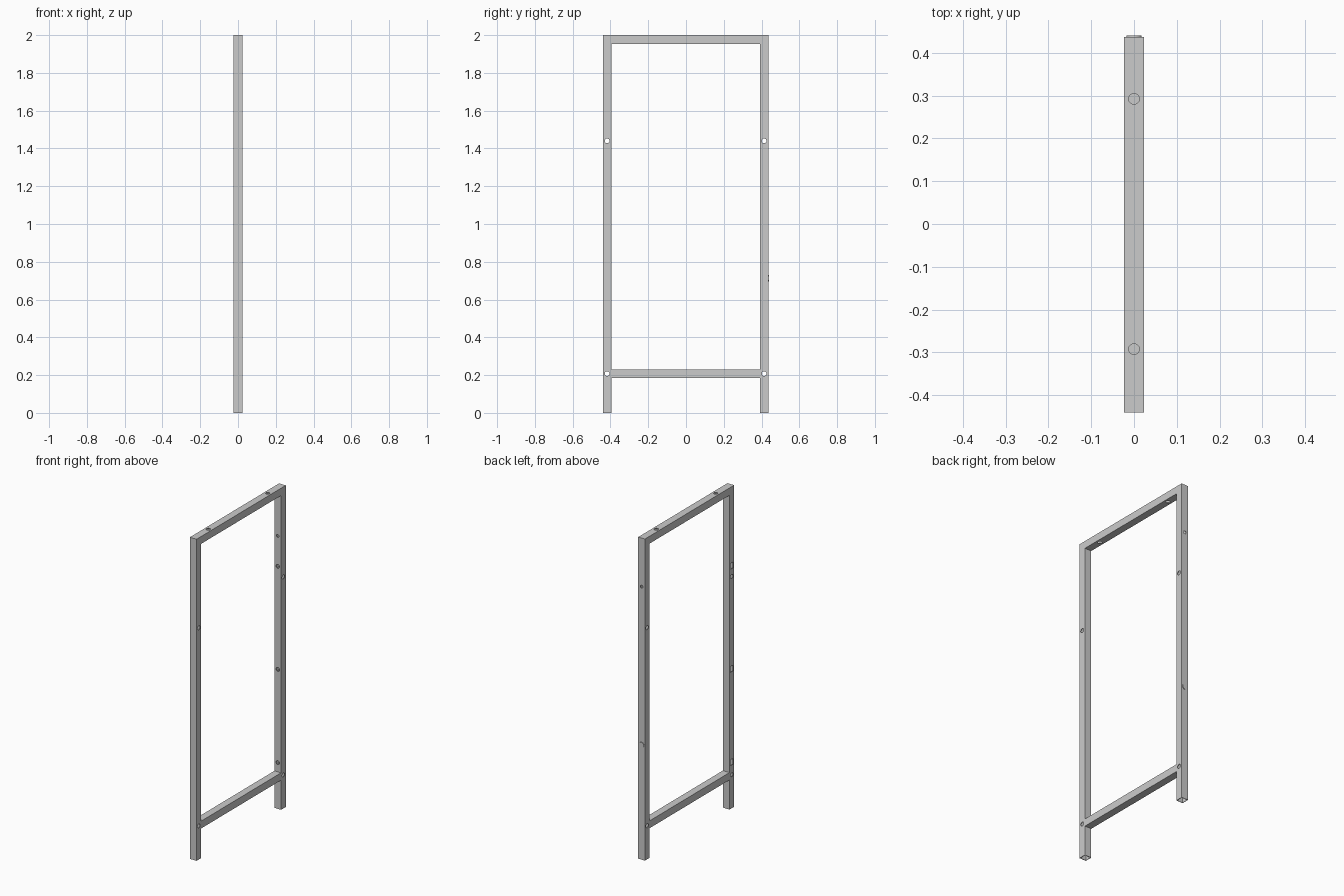
import bpy
from mathutils import Vector

if "Cube" in bpy.data.objects:
    bpy.data.objects.remove(bpy.data.objects["Cube"])

T = 0.046            # tube width
WALL = 0.003
YL, YR = -0.4175, 0.4135   # post centre lines


def box(name, lo, hi):
    bpy.ops.mesh.primitive_cube_add(size=1)
    ob = bpy.context.object
    ob.name = name
    lo, hi = Vector(lo), Vector(hi)
    for v in ob.data.vertices:
        v.co = [lo[i] + (v.co[i] + 0.5) * (hi[i] - lo[i]) for i in range(3)]
    return ob


def rod(name, centre, axis, radius, length):
    rot = {'x': (0, 1.5707963, 0), 'y': (1.5707963, 0, 0), 'z': (0, 0, 0)}[axis]
    bpy.ops.mesh.primitive_cylinder_add(vertices=24, radius=radius, depth=length,
                                        location=centre, rotation=rot)
    ob = bpy.context.object
    ob.name = name
    return ob


def cut(target, cutter):
    bpy.context.view_layer.objects.active = target
    m = target.modifiers.new("cut", 'BOOLEAN')
    m.operation = 'DIFFERENCE'
    m.solver = 'EXACT'
    m.object = cutter
    bpy.ops.object.modifier_apply(modifier=m.name)
    bpy.data.objects.remove(cutter, do_unlink=True)


def post(name, y):
    # upright square tube, open at the foot, capped on top
    h, i = T / 2, T / 2 - WALL
    ob = box(name, (-h, y - h, 0), (h, y + h, 2))
    cut(ob, box("cavity", (-i, y - i, -0.05), (i, y + i, 2 - WALL)))
    for z in (0.208, 1.44):
        cut(ob, rod("bolt_hole", (0, y, z), 'x', 0.0125, 0.2))
    return ob


def beam(name, z):
    # horizontal square tube between the posts
    h, i = T / 2, T / 2 - WALL
    ob = box(name, (-h, YL + h, z - h), (h, YR - h, z + h))
    cut(ob, box("cavity", (-i, YL + h + WALL, z - i), (i, YR - h - WALL, z + i)))
    return ob


# Uprights
left_post = post("left_post", YL)
right_post = post("right_post", YR)

# Crossbars, the top one with two vertical holes
top_bar = beam("top_bar", 2 - T / 2)
for y in (-0.292, 0.292):
    cut(top_bar, rod("top_hole", (0, y, 2), 'z', 0.0125, 0.2))
beam("lower_bar", 0.207)

# Fixing points: slots on the left post, holes on the right post's inner face
for z in (0.287, 0.867, 1.508):
    cut(left_post, box("slot", (-0.04, YL - 0.011, z - 0.018), (-0.01, YL + 0.011, z + 0.018)))
    cut(right_post, rod("inner_hole", (0, YR - T / 2, z), 'y', 0.012, 0.03))

# Small hole through the right post
cut(right_post, rod("small_hole", (0, YR, 1.697), 'y', 0.009, 0.2))

# Round catch on the outer face of the right post
rod("round_catch", (0, YR + T / 2 + 0.001, 0.713), 'y', 0.018, 0.006)
bpy.ops.object.shade_smooth_by_angle()
